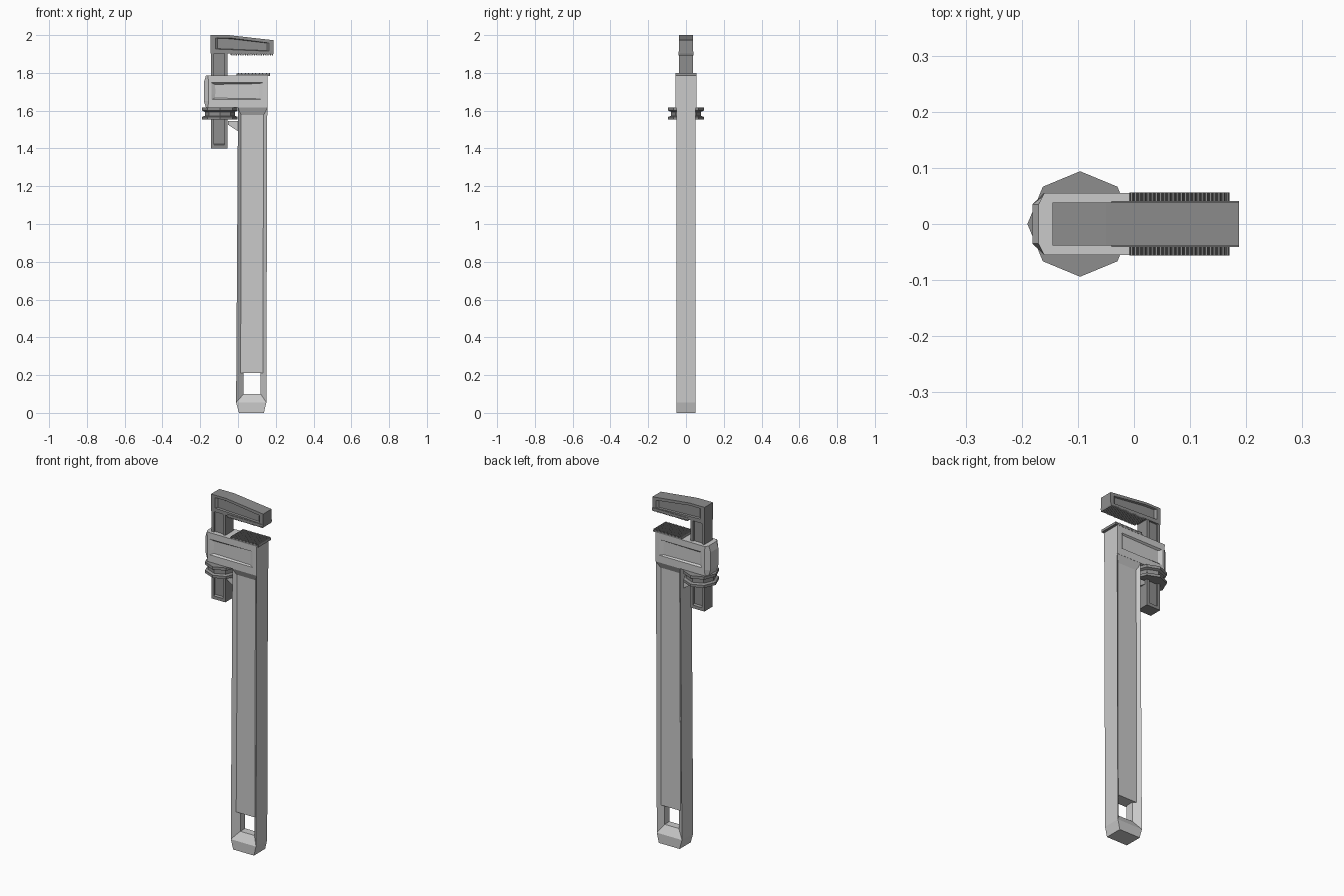
import bpy, bmesh, math
from mathutils import Vector

cube = bpy.data.objects.get("Cube")
if cube:
    bpy.data.objects.remove(cube, do_unlink=True)


def material(name, v):
    m = bpy.data.materials.new(name)
    m.use_nodes = True
    col = (v, v, v, 1)
    m.diffuse_color = col
    m.node_tree.nodes["Principled BSDF"].inputs["Base Color"].default_value = col
    return m


LIGHT = material("light grey metal", 0.59)
DARK = material("dark grey steel", 0.27)


def loft(name, rings, mat, closed=False):
    """Skin equal-sized rings of points; cap the ends or join them in a loop."""
    bm = bmesh.new()
    loops = [[bm.verts.new(p) for p in r] for r in rings]
    pairs = list(zip(loops, loops[1:]))
    if closed:
        pairs.append((loops[-1], loops[0]))
    else:
        bm.faces.new(loops[0])
        bm.faces.new(loops[-1])
    n = len(loops[0])
    for a, b in pairs:
        for i in range(n):
            j = (i + 1) % n
            bm.faces.new((a[i], a[j], b[j], b[i]))
    bmesh.ops.recalc_face_normals(bm, faces=bm.faces)
    me = bpy.data.meshes.new(name)
    bm.to_mesh(me)
    bm.free()
    me.materials.append(mat)
    ob = bpy.data.objects.new(name, me)
    bpy.context.collection.objects.link(ob)
    return ob


def at_y(y, pts):
    return [(x, y, z) for x, z in pts]


def rect(x0, x1, z0, z1):
    return [(x0, z0), (x1, z0), (x1, z1), (x0, z1)]


def prism(name, pts, half, mat):
    return loft(name, [at_y(-half, pts), at_y(half, pts)], mat)


def shrink(pts, d):
    c = sum((Vector(p) for p in pts), Vector((0, 0))) / len(pts)
    return [tuple(Vector(p) + (c - Vector(p)).normalized() * d) for p in pts]


def recessed(name, outline, recess, half, depth, slope, mat, middle=None):
    """Prism with a sunken panel on front and back."""
    floor = shrink(recess, slope)
    side = [at_y(-half + depth, floor), at_y(-half, recess), at_y(-half, outline)]
    if middle:
        side.append(at_y(-half + 0.02, middle))
    back = [[(x, -y, z) for x, y, z in r] for r in reversed(side)]
    return loft(name, side + back, mat)


def teeth(name, x0, x1, base, root, tip, half, count, mat):
    """Saw-tooth strip running along x."""
    step = (x1 - x0) / count
    pts = [(x1, base), (x0, base)]
    for i in range(count):
        x = x0 + i * step
        pts += [(x, root), (x + step * 0.25, tip), (x + step * 0.7, tip)]
    pts.append((x1, root))
    return prism(name, pts, half, mat)


# Handle: funnel-edged frame, web between its sides, tapered end
outer = [(-0.01, 0.055), (0.15, 0.055), (0.155, 1.62), (0.0, 1.62)]
inner = rect(0.03, 0.12, 0.1, 1.6)
loft("handle_frame", [at_y(-0.051, outer), at_y(-0.022, inner),
                      at_y(0.022, inner), at_y(0.051, outer)], LIGHT, closed=True)
prism("handle_web", rect(0.02, 0.13, 0.212, 1.61), 0.022, LIGHT)
web = [(0.011, 0.212), (0.139, 0.212), (0.142, 1.61), (0.014, 1.61)]
prism("handle_panel", web, 0.035, LIGHT)
prism("handle_end", [(0.005, 0), (0.137, 0), (0.15, 0.055), (-0.01, 0.055)], 0.051, LIGHT)

# Neck sloping from the head into the handle
loft("neck", [[(x, y, z) for x, y in rect(x0, x1, -h, h)] for x0, x1, h, z in
              ((0.013, 0.141, 0.035, 1.578), (0.0, 0.155, 0.055, 1.618))], LIGHT)

# Head with a bulged, bevelled left end and sunken panels
outline = [(-0.16, 1.616), (0.155, 1.616), (0.155, 1.785),
           (-0.16, 1.785), (-0.155, 1.75), (-0.155, 1.65)]
bulge = [(-0.17, 1.616), (0.155, 1.616), (0.155, 1.785),
         (-0.17, 1.785), (-0.181, 1.75), (-0.181, 1.65)]
panel = [(-0.14, 1.658), (0.13, 1.658), (0.13, 1.748),
         (-0.14, 1.748), (-0.14, 1.72), (-0.14, 1.685)]
recessed("head", outline, panel, 0.055, 0.01, 0.02, LIGHT, bulge)

# Lug between handle and shank
prism("spring_lug", [(-0.052, 1.525), (0.01, 1.485), (0.01, 1.545), (-0.052, 1.545)],
      0.025, LIGHT)

# Sliding jaw: shank and hooked arm
recessed("jaw_shank", rect(-0.143, -0.055, 1.4, 1.92), rect(-0.127, -0.071, 1.418, 1.915),
         0.037, 0.01, 0.006, DARK)
arm = [(-0.145, 1.903), (0.187, 1.903), (0.187, 1.973), (-0.05, 2.0), (-0.145, 2.0)]
arm_panel = [(-0.12, 1.926), (0.165, 1.915), (0.165, 1.958), (-0.05, 1.986), (-0.12, 1.986)]
recessed("jaw_arm", arm, arm_panel, 0.038, 0.01, 0.012, DARK)

# Gripping teeth
teeth("upper_teeth", -0.04, 0.187, 1.912, 1.902, 1.893, 0.041, 24, DARK)
teeth("lower_teeth", -0.008, 0.17, 1.784, 1.79, 1.8, 0.056, 24, DARK)

# Eight-sided adjusting nut with two flanges
profile = [(0.094, 1.552), (0.094, 1.567), (0.08, 1.573),
           (0.08, 1.594), (0.094, 1.6), (0.094, 1.616)]
loft("adjusting_nut", [[(-0.096 + r * math.cos(k * math.pi / 4),
                         r * math.sin(k * math.pi / 4), z) for k in range(8)]
                       for r, z in profile], DARK)
